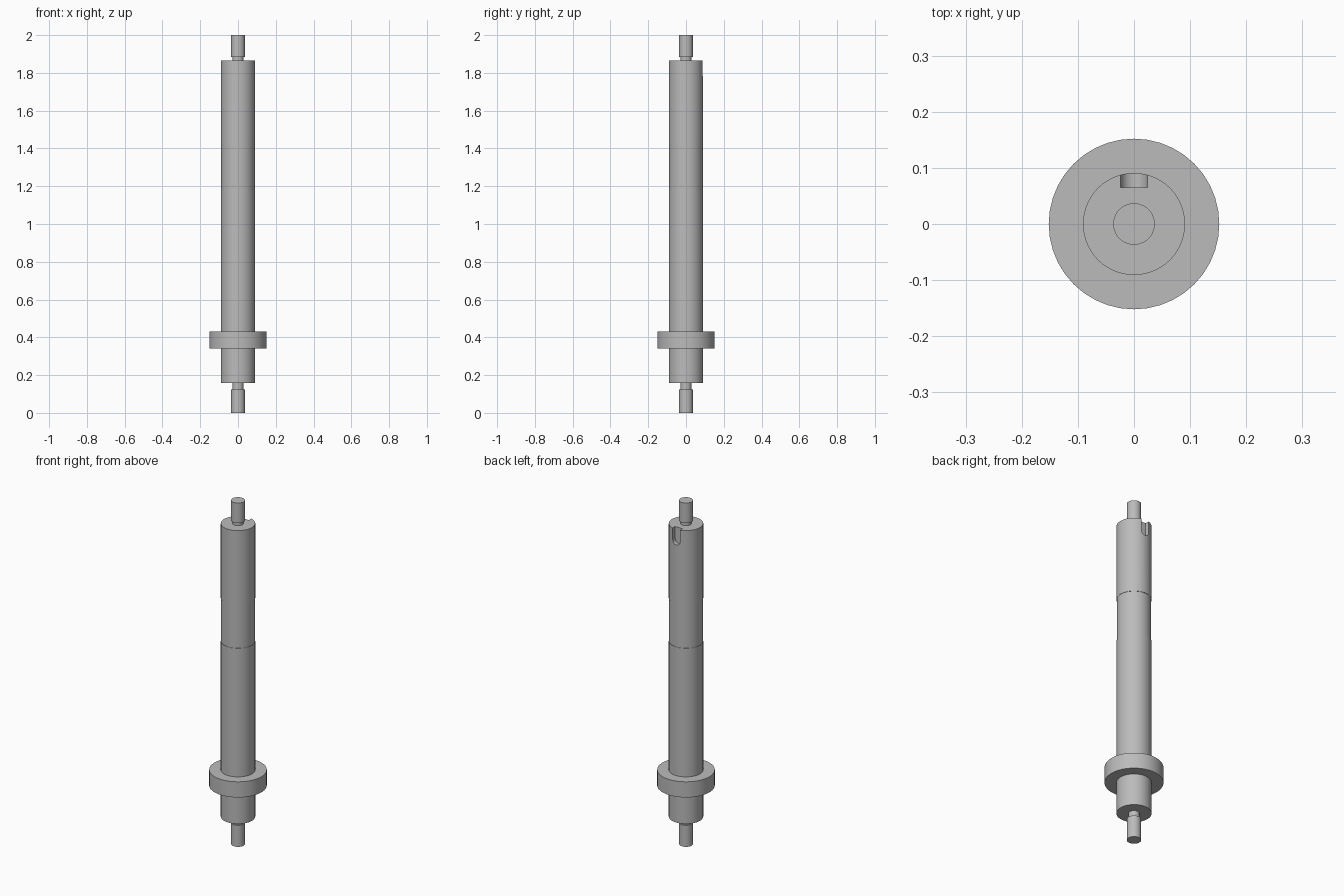
import bpy, bmesh, math

cube = bpy.data.objects.get("Cube")
if cube:
    bpy.data.objects.remove(cube, do_unlink=True)

# Plain grey steel
steel = bpy.data.materials.new("grey_steel")
steel.use_nodes = True
colour = (0.5, 0.5, 0.5, 1)
steel.diffuse_color = colour
steel.node_tree.nodes["Principled BSDF"].inputs["Base Color"].default_value = colour


def add_object(name, bm):
    bmesh.ops.recalc_face_normals(bm, faces=bm.faces)
    mesh = bpy.data.meshes.new(name)
    bm.to_mesh(mesh)
    bm.free()
    mesh.materials.append(steel)
    obj = bpy.data.objects.new(name, mesh)
    bpy.context.collection.objects.link(obj)
    return obj


def turned(name, profile, segments):
    """Turn (radius, height) points about z and cap both ends."""
    bm = bmesh.new()
    rings = []
    for r, z in profile:
        rings.append([bm.verts.new((r * math.cos(a), r * math.sin(a), z))
                      for a in (math.tau * i / segments for i in range(segments))])
    for low, high in zip(rings, rings[1:]):
        for i in range(segments):
            j = (i + 1) % segments
            bm.faces.new((low[i], low[j], high[j], high[i]))
    bm.faces.new(rings[0][::-1])
    bm.faces.new(rings[-1])
    return add_object(name, bm)


# Stepped shaft: end journals, relief grooves, collar and slightly waisted body
END, GROOVE, BODY, WAIST, COLLAR = 0.037, 0.029, 0.091, 0.089, 0.152
shaft = turned("stepped_shaft", [
    (END, 0), (END, 0.125), (GROOVE, 0.125), (GROOVE, 0.159),
    (BODY, 0.159), (BODY, 0.341), (COLLAR, 0.341), (COLLAR, 0.432),
    (BODY, 0.432), (BODY, 1.18), (WAIST, 1.18), (WAIST, 1.43),
    (BODY, 1.43), (BODY, 1.865), (GROOVE, 1.865), (GROOVE, 1.883),
    (END, 1.883), (END, 2)], 40)

# Round-ended keyway cutter at the back of the upper end
half, centre_z = 0.024, 1.797
outline = [(half, 1.9)]
outline += [(half * math.cos(a), centre_z - half * math.sin(a))
            for a in (math.pi * i / 12 for i in range(13))]
outline.append((-half, 1.9))
bm = bmesh.new()
face = bm.faces.new([bm.verts.new((x, 0.065, z)) for x, z in outline])
extruded = bmesh.ops.extrude_face_region(bm, geom=[face])["geom"]
bmesh.ops.translate(bm, vec=(0, 0.06, 0),
                    verts=[v for v in extruded if isinstance(v, bmesh.types.BMVert)])
cutter = add_object("keyway_cutter", bm)
cutter.hide_render = True
cutter.hide_set(True)

# Cut the keyway and bake it into the shaft
cut = shaft.modifiers.new("keyway", 'BOOLEAN')
cut.operation, cut.solver, cut.object = 'DIFFERENCE', 'EXACT', cutter
bpy.ops.object.select_all(action='DESELECT')
bpy.context.view_layer.objects.active = shaft
shaft.select_set(True)
bpy.ops.object.modifier_apply(modifier=cut.name)
bpy.data.objects.remove(cutter, do_unlink=True)
bpy.ops.object.shade_smooth_by_angle(angle=math.radians(30))
